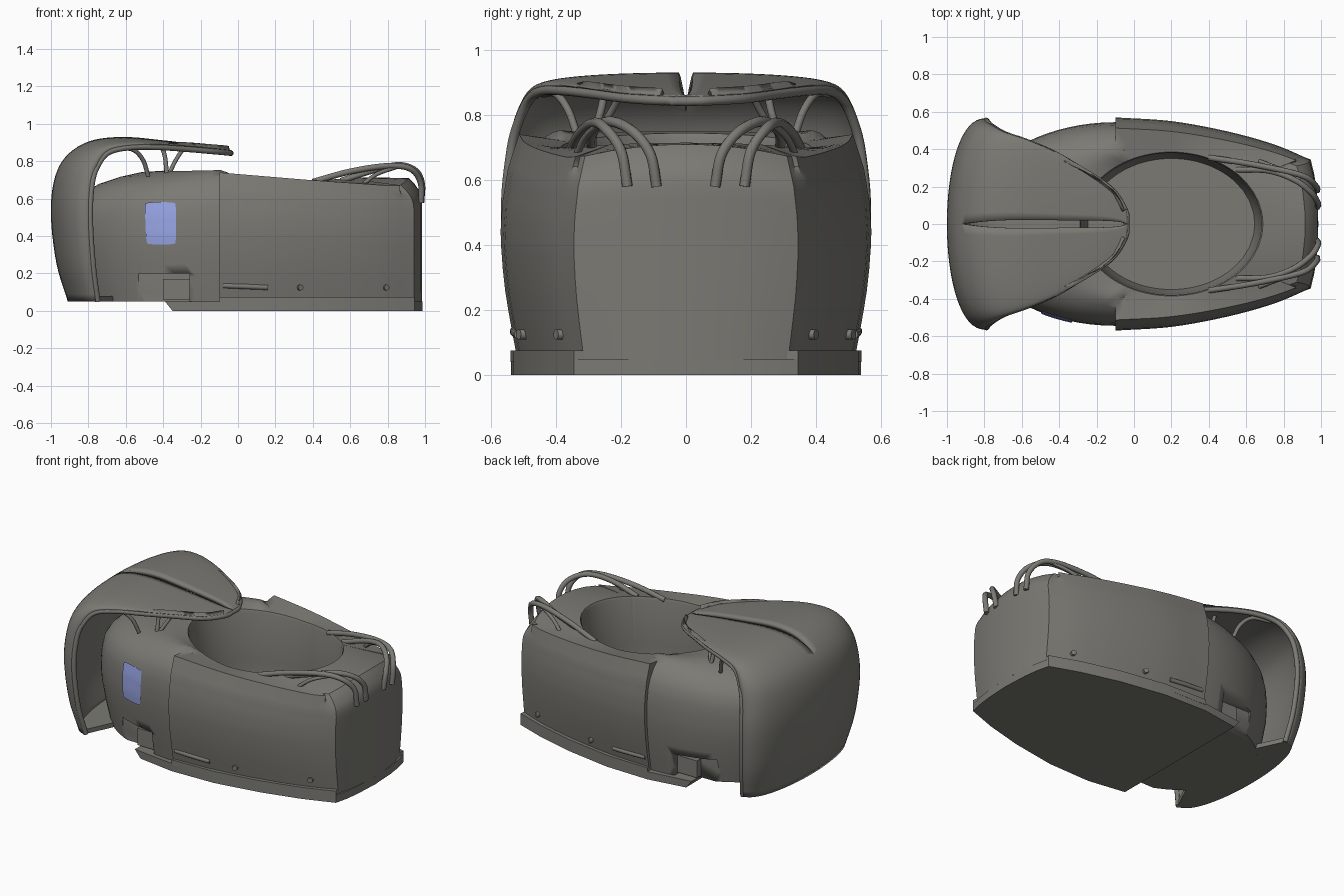
import bpy, bmesh, math
from mathutils import Vector

if "Cube" in bpy.data.objects:
    bpy.data.objects.remove(bpy.data.objects["Cube"])


def material(name, rgb):
    m = bpy.data.materials.new(name)
    m.diffuse_color = (*rgb, 1)
    m.use_nodes = True
    m.node_tree.nodes["Principled BSDF"].inputs["Base Color"].default_value = m.diffuse_color
    return m


GREY = material("warm grey", (0.197, 0.193, 0.174))
BLUE = material("pale blue", (0.30, 0.36, 0.75))


def smooth(pts, n):
    """Catmull-Rom resampling of a list of tuples, n steps per span."""
    p = [Vector(q) for q in pts]
    p = [2 * p[0] - p[1]] + p + [2 * p[-1] - p[-2]]
    out = []
    for i in range(1, len(p) - 2):
        a, b, c, d = p[i - 1:i + 3]
        for k in range(n):
            t = k / n
            out.append(0.5 * (2 * b + (c - a) * t + (2 * a - 5 * b + 4 * c - d) * t ** 2
                              + (3 * b - a - 3 * c + d) * t ** 3))
    return out + [p[-2]]


def lerp(table, x):
    for (x0, y0), (x1, y1) in zip(table, table[1:]):
        if x <= x1:
            return y0 + (y1 - y0) * (x - x0) / (x1 - x0)
    return table[-1][1]


def build(name, verts, faces, mat=GREY, fix=True, angle=35):
    me = bpy.data.meshes.new(name)
    me.from_pydata([tuple(v) for v in verts], [], faces)
    if fix:
        bm = bmesh.new()
        bm.from_mesh(me)
        bmesh.ops.recalc_face_normals(bm, faces=bm.faces)
        bm.to_mesh(me)
        bm.free()
    me.materials.append(mat)
    ob = bpy.data.objects.new(name, me)
    bpy.context.collection.objects.link(ob)
    bpy.ops.object.select_all(action='DESELECT')
    ob.select_set(True)
    bpy.context.view_layer.objects.active = ob
    bpy.ops.object.shade_smooth_by_angle(angle=math.radians(angle))
    return ob


def loft(name, rings, **kw):
    n = len(rings[0])
    verts = [v for r in rings for v in r]
    faces = [(r * n + i, r * n + (i + 1) % n, (r + 1) * n + (i + 1) % n, (r + 1) * n + i)
             for r in range(len(rings) - 1) for i in range(n)]
    faces += [tuple(range(n))[::-1], tuple(range((len(rings) - 1) * n, len(rings) * n))]
    return build(name, verts, faces, **kw)


def box(name, lo, hi):
    rings = [[(lo[0], lo[1], z), (hi[0], lo[1], z), (hi[0], hi[1], z), (lo[0], hi[1], z)]
             for z in (lo[2], hi[2])]
    return loft(name, rings)


def tube(name, pts, r, sides=10):
    """Round tube through the points."""
    path = smooth(pts, 6)
    rings = []
    for i, p in enumerate(path):
        d = (path[min(i + 1, len(path) - 1)] - path[max(i - 1, 0)]).normalized()
        a = d.cross(Vector((0.2, 1, 0.1))).normalized()
        b = d.cross(a)
        rings.append([p + r * (a * math.cos(k * math.tau / sides) + b * math.sin(k * math.tau / sides))
                      for k in range(sides)])
    return loft(name, rings, angle=60)


def mirrored(half):
    return half + [(x, -y, *r) for x, y, *r in half[-2:0:-1]]


# --- hull: round nose, stepped wider rear, sunken oval basin
W_FRONT = [(0, .92), (.2, .96), (.4, .99), (.55, 1), (.7, .99), (.8, .97), (.88, .93), (.95, .87), (1, .80)]
W_REAR = [(0, .91), (.15, .945), (.3, .975), (.45, .995), (.57, 1), (.7, .99), (.85, .96), (1, .9)]
Z_REAR = [(-.1, .74), (.38, .70), (.8, .67), (1, .675)]


def nose_point(c, s, f):
    w = lerp(W_FRONT, f)
    top = .68 + .05 * (1 - c)
    return (-.1 - .8 * c * w, .545 * s * w, .05 + f * (top - .05))


def rear_point(x, y, f):
    top = lerp(Z_REAR, x)
    if x > .94:  # crowned tail
        top += .035 * (1 - (y / .345) ** 2)
    z = .05 + f * (top - .05)
    if x > .9:
        x -= .07 * max(0, (f - .8) / .2) ** 2
    return (x, y * lerp(W_REAR, f), z)


side = [tuple(v) for v in smooth([(-.1, .57), (.2, .55), (.5, .495), (.75, .425), (.94, .345)], 5)]
side += [(.962, .26), (.975, .17), (.983, .08), (.985, 0)]


def hull_ring(f):
    half = []
    for i in range(21):
        t = math.pi / 2 * i / 20
        half.append(nose_point(math.cos(t), math.sin(t), f))
    return mirrored(half + [rear_point(x, y, f) for x, y in side])


def basin_ring(outer, scale, z=None, drop=0):
    ring = []
    for x, y, _ in outer:
        t = math.atan2(y / .55, (x - .2) / .82)
        bx = .2 + .49 * scale * math.cos(t)
        rim = lerp([(-.3, .745), (-.1, .725), (.2, .70), (.45, .70), (.7, .715)], bx) - drop
        ring.append((bx, .385 * scale * math.sin(t), rim if z is None else z))
    return ring


rings = [hull_ring(f) for f in (0, .1, .2, .3, .4, .5, .57, .65, .7, .75, .8, .85, .88, .91, .95, .975, 1)]
rim = basin_ring(rings[-1], 1)
for t in (.25, .5, .75):
    rings.append([tuple(a[k] + (b[k] - a[k]) * t + (.03 * math.sin(math.pi * t) if k == 2 and a[0] < -.1001 else 0)
                        for k in range(3)) for a, b in zip(rings[16], rim)])
rings += [rim, basin_ring(rim, .985, drop=.015), basin_ring(rim, .975, z=.4),
          basin_ring(rim, .955, z=.2), basin_ring(rim, .91, z=.12)]
hull = loft("hull", rings)

# --- side notches cut low in the nose
for s in (-1, 1):
    y0, y1 = sorted((s * .42, s * .8))
    cutter = box("notch_cutter", (-.53, y0, 0), (-.26, y1, .2))
    cutter.hide_render = True
    cutter.hide_viewport = True
    m = hull.modifiers.new("notch", 'BOOLEAN')
    m.operation, m.object, m.solver = 'DIFFERENCE', cutter, 'EXACT'
    box("notch_block", (-.40, min(s * .40, s * .46), .06), (-.26, max(s * .40, s * .46), .17))

# --- base slab
half = [(-.37, 0), (-.37, .50), (-.1, .538), (.2, .53), (.5, .48), (.75, .415), (.945, .345),
        (.965, .26), (.977, .17), (.986, 0)]
loft("base_slab", [[(x + (.02 if x < -.3 else 0), y, 0) for x, y in mirrored(half)],
                   [(x - (.02 if x < -.3 else 0), y, .05) for x, y in mirrored(half)]])
skirt = [(-.1, 0), (-.1, .54)] + half[3:7] + [(.94, .3), (.94, 0)]
loft("skirt", [[(x, y, z) for x, y in mirrored(skirt)] for z in (.04, .075)])

# --- blue panel on the front side only
cols, rows, pv = 10, 10, []
for j in range(rows + 1):
    for i in range(cols + 1):
        u, v = 2 * i / cols - 1, 2 * j / rows - 1
        x = -.413 + .082 * u * (1 - .05 * v ** 4) - .004 * v * (u < 0)
        z = .468 + .113 * v * (1 - .05 * u ** 4)
        f = (z - .05) / .66
        c = (-.1 - x) / (.8 * lerp(W_FRONT, f))
        p = nose_point(c, math.sqrt(1 - c * c), f)
        pv.append((x, -p[1] - .007, z))
pf = [(j * 11 + i, j * 11 + i + 1, j * 11 + i + 12, j * 11 + i + 11) for j in range(rows) for i in range(cols)]
build("side_panel", pv, pf, mat=BLUE, fix=False)

# --- hood: centre line (x, z), free edge (x, y, z), half slot width per row
HOOD = [(-.91, .05, -.75, .50, .05, 0), (-.97, .25, -.775, .545, .25, 0),
        (-1, .5, -.79, .565, .5, 0), (-.985, .69, -.78, .55, .68, 0),
        (-.925, .82, -.75, .527, .79, 0), (-.80, .905, -.69, .492, .862, .014),
        (-.62, .93, -.57, .45, .888, .022), (-.4, .912, -.42, .385, .888, .02),
        (-.18, .885, -.27, .295, .878, .018), (-.08, .868, -.12, .195, .865, .012),
        (-.035, .86, -.045, .08, .858, 0)]
hv, NU = [], 16
table = smooth(HOOD, 5)
for cx, cz, ex, ey, ez, g in table:
    g = g if g > .002 else 0
    for i in range(NU + 1):
        t = math.pi / 2 * i / NU
        b = max(0, math.cos(t)) ** .85
        hv.append((ex + (cx - ex) * b, g + (ey - g) * math.sin(t), ez + (cz - ez) * b))
n = NU + 1
hf = [(r * n + i, (r + 1) * n + i, (r + 1) * n + i + 1, r * n + i + 1)
      for r in range(len(table) - 1) for i in range(NU)]
hood = build("hood", hv, hf, fix=False)
m = hood.modifiers.new("mirror", 'MIRROR')
m.use_axis = (False, True, False)
m.merge_threshold = .001
m = hood.modifiers.new("thickness", 'SOLIDIFY')
m.thickness, m.offset = .025, -1

# --- floor closing the gap between nose and hood
floor = [(x, y) for x, y, _ in hv[:n]] + [(-.67, .33), (-.6, 0)]
loft("hood_floor", [[(-.7 + (x + .7) * k, y * k, z) for x, y in mirrored(floor)]
                    for z, k in ((.051, .99), (.08, .99))])

# --- tubes and small fittings, both sides
for s in (-1, 1):
    def pair(name, pts, r):
        tube(name, [(x, s * y, z) for x, y, z in pts], r)

    pair("hood_rim", [(h[2], h[3] - .011, h[4] - (.014 if i > 3 else 0)) for i, h in enumerate(HOOD)]
         + [(-.04, 0, .842)], .015)
    pair("hood_strut_rear", [(-.68, .44, .865), (-.57, .40, .865), (-.51, .36, .81), (-.48, .33, .72)], .012)
    pair("hood_strut_middle", [(-.41, .25, .89), (-.39, .26, .82), (-.38, .29, .72)], .012)
    pair("hood_strut_front", [(-.29, .20, .87), (-.33, .23, .81), (-.37, .28, .73)], .011)
    pair("tail_tube_outer", [(.40, .355, .69), (.6, .325, .745), (.8, .285, .775), (.92, .25, .76),
                             (.975, .20, .69), (.98, .18, .58)], .016)
    pair("tail_tube_inner", [(.55, .29, .695), (.72, .285, .75), (.86, .235, .78), (.95, .165, .75),
                             (.984, .11, .68), (.98, .09, .58)], .016)
    pair("tail_strut", [(.66, .34, .67), (.74, .31, .73), (.85, .27, .77)], .011)
    for x, y in ((.33, .50), (.79, .385)):
        pair("side_stud", [(x, y - .02, .125), (x + .003, y + .008, .125), (x + .006, y + .015, .125)], .016)
    pair("side_rail", [(-.08, .528, .135), (.05, .525, .13), (.16, .515, .125)], .014)
